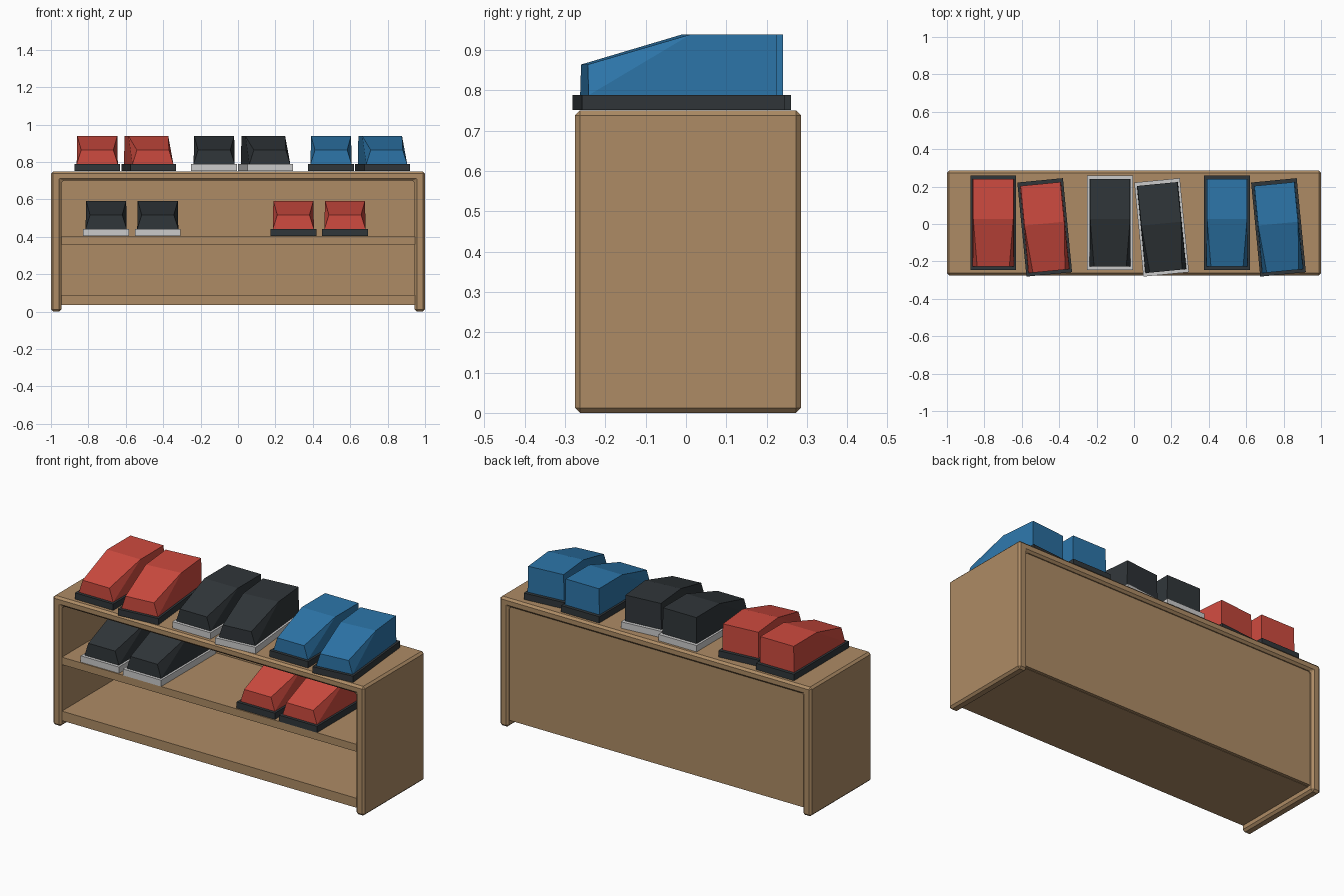
import bpy
import bmesh
from mathutils import Matrix, Vector

if "Cube" in bpy.data.objects:
    bpy.data.objects.remove(bpy.data.objects["Cube"])


def material(name, rgb):
    m = bpy.data.materials.new(name)
    m.diffuse_color = (*rgb, 1)
    m.use_nodes = True
    m.node_tree.nodes["Principled BSDF"].inputs["Base Color"].default_value = m.diffuse_color
    return m


WOOD = material("wood", (0.42, 0.26, 0.13))
RED = material("red", (0.62, 0.07, 0.05))
BLACK = material("charcoal", (0.03, 0.037, 0.042))
BLUE = material("blue", (0.026, 0.18, 0.40))
WHITE = material("off_white", (0.72, 0.72, 0.74))


def finish(name, bm, mat, matrix=None):
    bmesh.ops.recalc_face_normals(bm, faces=bm.faces)
    mesh = bpy.data.meshes.new(name)
    bm.to_mesh(mesh)
    bm.free()
    mesh.materials.append(mat)
    ob = bpy.data.objects.new(name, mesh)
    bpy.context.collection.objects.link(ob)
    if matrix:
        ob.matrix_world = matrix
    return ob


def box(name, lo, hi, mat, matrix=None):
    lo, hi = Vector(lo), Vector(hi)
    bm = bmesh.new()
    bmesh.ops.create_cube(bm, size=1)
    bmesh.ops.scale(bm, vec=hi - lo, verts=bm.verts)
    bmesh.ops.translate(bm, vec=(lo + hi) / 2, verts=bm.verts)
    return finish(name, bm, mat, matrix)


# Cabinet frame: an upside-down U extruded front to back
FRONT, BACK = -0.275, 0.285
outline = [(-1, 0), (-1, 0.75), (1, 0.75), (1, 0),
           (0.945, 0), (0.945, 0.70), (-0.945, 0.70), (-0.945, 0)]
bm = bmesh.new()
face = bm.faces.new([bm.verts.new((x, FRONT, z)) for x, z in outline])
ext = bmesh.ops.extrude_face_region(bm, geom=[face])
bmesh.ops.translate(bm, vec=(0, BACK - FRONT, 0),
                    verts=[g for g in ext["geom"] if isinstance(g, bmesh.types.BMVert)])
frame = finish("cabinet_frame", bm, WOOD)
bevel = frame.modifiers.new("edge_chamfer", "BEVEL")
bevel.width = 0.012
bevel.segments = 1

# Shelves and back panel
box("bottom_shelf", (-0.945, -0.265, 0.035), (0.945, 0.25, 0.09), WOOD)
box("middle_shelf", (-0.945, -0.265, 0.36), (0.945, 0.25, 0.403), WOOD)
box("back_panel", (-0.945, 0.245, 0.037), (0.945, 0.267, 0.70), WOOD)


# Shoe: flat sole and wedge-shaped upper with a toe narrowed at the top
def shoe(name, x, y, z, upper, sole, turn=0):
    place = Matrix.Translation((x, y, z)) @ Matrix.Rotation(turn, 4, "Z")
    box(name + "_sole", (-0.1225, -0.2525, 0), (0.1225, 0.2525, 0.037), sole, place)
    bm = bmesh.new()
    # (half width, y, z): toe base, heel base, heel top, bend, toe top
    section = [(0.11, -0.235, 0.037), (0.11, 0.233, 0.037), (0.107, 0.233, 0.188),
               (0.107, 0.02, 0.188), (0.086, -0.235, 0.113)]
    left, right = [[bm.verts.new((s * w, a, b)) for w, a, b in section] for s in (-1, 1)]
    for side in (left, right):
        bm.faces.new(side[:4])
        bm.faces.new((side[0], side[3], side[4]))
    for i in range(5):
        j = (i + 1) % 5
        bm.faces.new((left[i], left[j], right[j], right[i]))
    finish(name + "_upper", bm, upper, place)


# Pairs on the top, with the right shoe turned
for label, x, upper, sole in (("red", -0.7525, RED, BLACK),
                              ("black", -0.1275, BLACK, WHITE),
                              ("blue", 0.4975, BLUE, BLACK)):
    shoe(f"top_{label}_left_shoe", x, 0.0075, 0.751, upper, sole)
    shoe(f"top_{label}_right_shoe", x + 0.275, -0.018, 0.751, upper, sole, 0.097)

# Pairs on the middle shelf
for label, x, upper, sole in (("black", -0.705, BLACK, WHITE),
                              ("red", 0.296, RED, BLACK)):
    shoe(f"shelf_{label}_left_shoe", x, -0.008, 0.404, upper, sole)
    shoe(f"shelf_{label}_right_shoe", x + 0.276, -0.015, 0.404, upper, sole)
